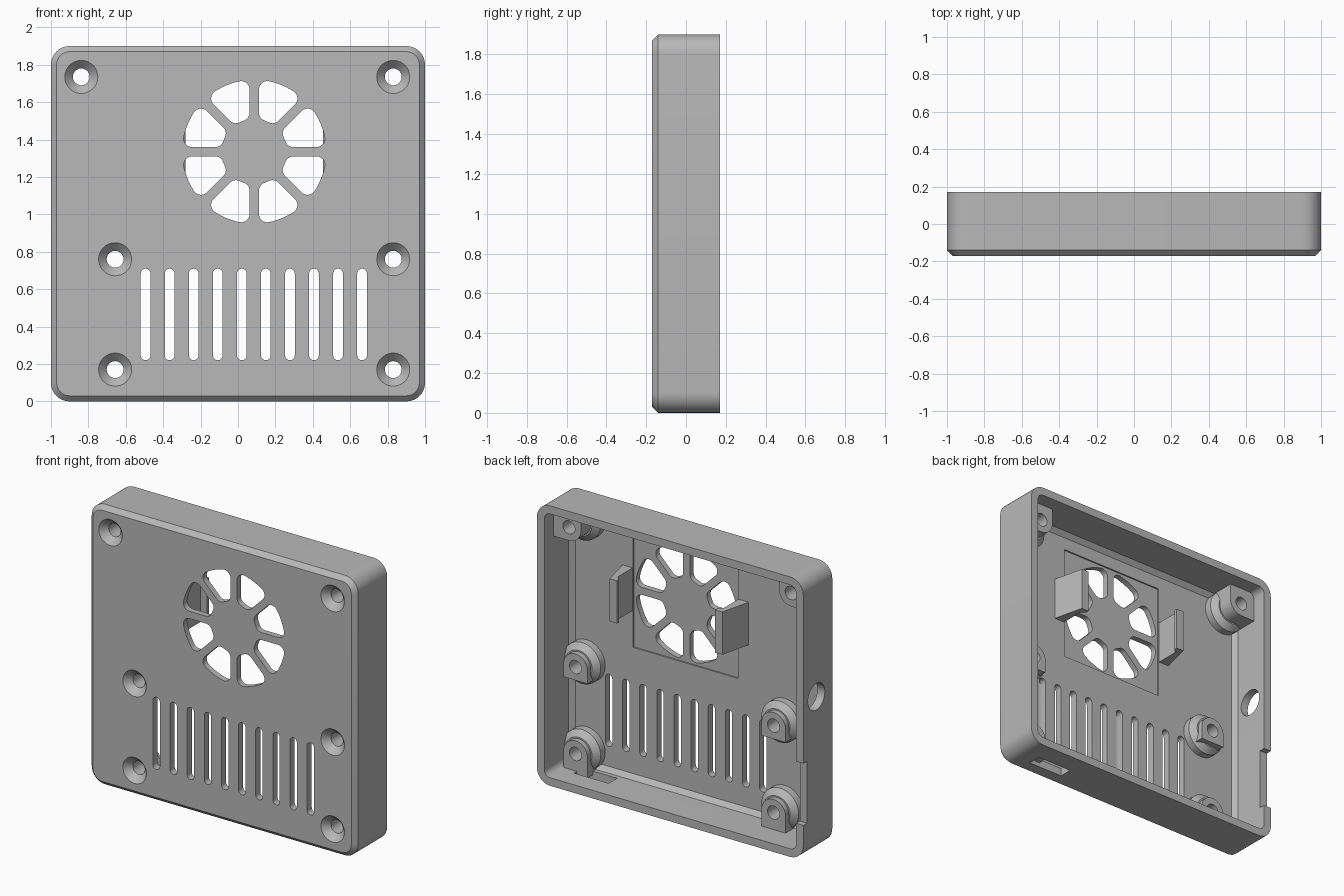
import bpy, bmesh
from math import sin, cos, asin, pi, radians
from mathutils import Vector
from mathutils.geometry import convex_hull_2d

cube = bpy.data.objects.get("Cube")
if cube:
    bpy.data.objects.remove(cube, do_unlink=True)

grey = bpy.data.materials.new("plastic_grey")
grey.use_nodes = True
grey.diffuse_color = (0.48, 0.48, 0.48, 1)
grey.node_tree.nodes["Principled BSDF"].inputs["Base Color"].default_value = (0.48, 0.48, 0.48, 1)


def place(axis, p, d):
    a, b = p
    return {"x": (d, a, b), "y": (a, d, b), "z": (a, b, d)}[axis]


def loft(name, rings, axis="y"):
    """Solid through (outline, depth) rings with equal point counts."""
    bm = bmesh.new()
    loops = [[bm.verts.new(place(axis, p, d)) for p in pts] for pts, d in rings]
    for lo, hi in zip(loops, loops[1:]):
        n = len(lo)
        for i in range(n):
            j = (i + 1) % n
            bm.faces.new((lo[i], lo[j], hi[j], hi[i]))
    bm.faces.new(loops[0])
    bm.faces.new(loops[-1])
    bmesh.ops.recalc_face_normals(bm, faces=bm.faces)
    mesh = bpy.data.meshes.new(name)
    bm.to_mesh(mesh)
    bm.free()
    mesh.materials.append(grey)
    obj = bpy.data.objects.new(name, mesh)
    bpy.context.collection.objects.link(obj)
    return obj


def prism(name, pts, d0, d1, axis="y"):
    return loft(name, [(pts, d0), (pts, d1)], axis)


def circle(cx, cy, r, n=40):
    return [(cx + r * cos(2 * pi * i / n), cy + r * sin(2 * pi * i / n)) for i in range(n)]


def hull(pts):
    return [pts[i] for i in convex_hull_2d([Vector(p) for p in pts])]


def rect(x0, x1, y0, y1):
    return [(x0, y0), (x1, y0), (x1, y1), (x0, y1)]


def rounded(inset, r=0.1, n=8):
    """Case outline, moved inwards by inset."""
    rr = max(r - inset, 0.03)
    w, h, pts = 1 - inset - rr, HEIGHT / 2 - inset - rr, []
    for k, (sx, sz) in enumerate([(1, 1), (-1, 1), (-1, -1), (1, -1)]):
        for i in range(n + 1):
            a = (k + i / n) * pi / 2
            pts.append((sx * w + rr * cos(a), HEIGHT / 2 + sz * h + rr * sin(a)))
    return pts


def combine(target, tool, operation="DIFFERENCE", keep=False):
    mod = target.modifiers.new("combine", "BOOLEAN")
    mod.operation, mod.object, mod.solver = operation, tool, "EXACT"
    bpy.context.view_layer.objects.active = target
    bpy.ops.object.modifier_apply(modifier=mod.name)
    if not keep:
        bpy.data.objects.remove(tool, do_unlink=True)


HEIGHT = 1.9
FRONT, FLOOR, BACK = -0.17, -0.12, 0.17
FAN_X, FAN_Z = 0.087, 1.335

# Open-backed shell with chamfered front edge and chamfered inner floor
shell = loft("case_shell", [(rounded(0.03), FRONT), (rounded(0), FRONT + 0.03), (rounded(0), BACK)])
combine(shell, loft("cavity", [(rounded(0.085), FLOOR), (rounded(0.055), FLOOR + 0.03),
                               (rounded(0.055), BACK + 0.1)]))

# Shallow square seat for the fan
combine(shell, prism("fan_seat", rect(FAN_X - 0.394, FAN_X + 0.394, FAN_Z - 0.394, FAN_Z + 0.394),
                     FLOOR - 0.01, FLOOR + 0.05))

# Eight rounded fan openings
corner = 0.045
for k in range(8):
    mid, pts = radians(22.5 + 45 * k), []
    for radius, steps in ((0.22, 1), (0.34, 6)):
        half = radians(22.5) - asin((0.025 + corner) / radius)
        for i in range(steps + 1):
            a = mid + half * (2 * i / steps - 1)
            pts += circle(FAN_X + radius * cos(a), FAN_Z + radius * sin(a), corner, 24)
    combine(shell, prism("fan_opening", hull(pts), FRONT - 0.1, FLOOR + 0.05))

# Row of vent slots
for i in range(10):
    x = -0.494 + 0.1286 * i
    slot = hull(circle(x, 0.246, 0.026, 20) + circle(x, 0.684, 0.026, 20))
    combine(shell, prism("vent_slot", slot, FRONT - 0.1, FLOOR + 0.05))

# Side jack hole, side notch in the rear edge, and bottom port
combine(shell, prism("jack_hole", circle(0.03, 1.06, 0.09), -1.1, -0.9, "x"))
combine(shell, prism("edge_notch", rect(-1.1, -0.9, 0.24, 0.66), BACK - 0.04, BACK + 0.1))
combine(shell, prism("bottom_port", rect(0.56, 0.82, -0.06, 0.03), -0.1, 0.1, "z"))

parts = [shell]


def screw_post(name, x, z, top, extra):
    """Post with a conical collar; the countersunk hole also pierces the shell."""
    post = prism(name, hull(circle(x, z, 0.09) + extra), FLOOR - 0.01, top)
    collar = loft("collar", [(circle(x, z, 0.14), FLOOR - 0.01), (circle(x, z, 0.14), -0.07),
                             (circle(x, z, 0.1), -0.035)])
    combine(post, collar, "UNION")
    # Trim whatever would reach past the outside of the walls
    trim = prism("trim", rounded(0.02), FRONT, BACK)
    combine(post, trim, "INTERSECT")
    hole = loft("screw_hole", [(circle(x, z, 0.098), FRONT - 0.01), (circle(x, z, 0.045), FRONT + 0.045),
                               (circle(x, z, 0.045), BACK + 0.1)])
    combine(shell, hole, keep=True)
    combine(post, hole)
    parts.append(post)


# Upper posts fill the case corners, the others have flat lower ends
for side, x in (("left", 0.83), ("right", -0.838)):
    s = 1 if x > 0 else -1
    screw_post("upper_post_" + side, x, 1.735, 0.07,
               [(x - s * 0.09, 1.87), (s * 0.97, 1.87), (s * 0.97, 1.645)])
for side, x in (("left", 0.83), ("right", -0.657)):
    screw_post("middle_post_" + side, x, 0.76, 0, [(x - 0.09, 0.67), (x + 0.09, 0.67)])
    screw_post("lower_post_" + side, x, 0.17, 0, [(x - 0.09, 0.03), (x + 0.09, 0.03)])

# Pair of hooked clips that hold the fan
clip = [(0.397, -0.125), (0.475, -0.125), (0.423, 0.09), (0.368, 0.09), (0.368, 0.07), (0.397, 0.04)]
for side, s in (("left", 1), ("right", -1)):
    profile = [(FAN_X + s * d, y) for d, y in clip]
    parts.append(prism("fan_clip_" + side, profile, FAN_Z - 0.145, FAN_Z + 0.145, "z"))

# Smooth the round surfaces, keep the edges crisp
bpy.ops.object.select_all(action="DESELECT")
for obj in parts:
    obj.select_set(True)
bpy.context.view_layer.objects.active = shell
bpy.ops.object.shade_smooth_by_angle(angle=radians(25))
